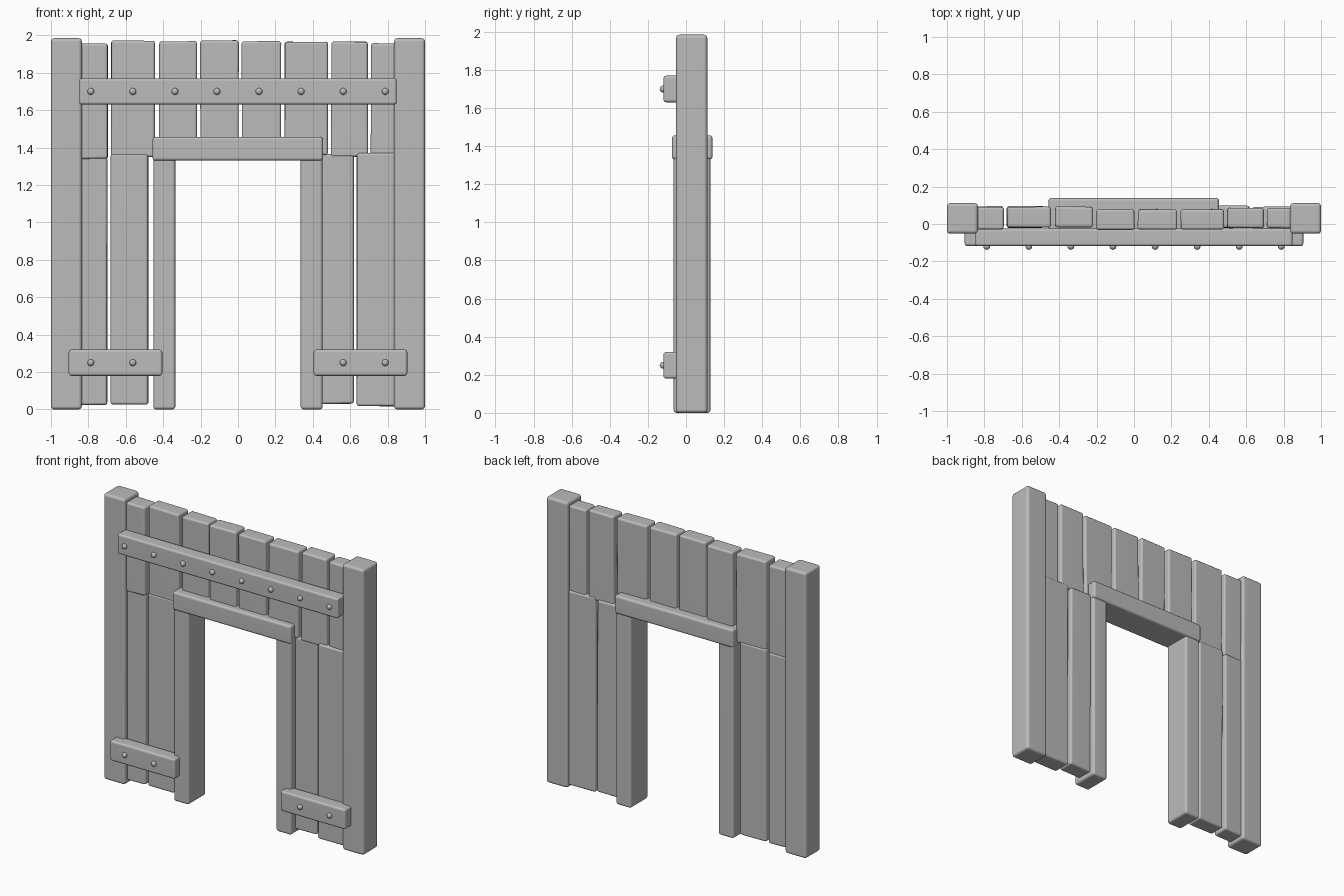
import bpy, bmesh, math, random
from mathutils import Matrix, Vector

if "Cube" in bpy.data.objects:
    bpy.data.objects.remove(bpy.data.objects["Cube"])

random.seed(4)
wood = bpy.data.materials.new("grey_wood")
wood.diffuse_color = (0.5, 0.5, 0.5, 1)
wood.use_nodes = True
wood.node_tree.nodes["Principled BSDF"].inputs["Base Color"].default_value = wood.diffuse_color


def finish(name, bm):
    me = bpy.data.meshes.new(name)
    bm.to_mesh(me)
    bm.free()
    me.materials.append(wood)
    ob = bpy.data.objects.new(name, me)
    bpy.context.collection.objects.link(ob)
    for p in me.polygons:
        p.use_smooth = True
    return ob


def beam(name, x, y, z, bevel=0.014, wobble=0.0):
    """Rounded timber filling the given x, y and z ranges."""
    bm = bmesh.new()
    bmesh.ops.create_cube(bm, size=1)
    for v in bm.verts:
        v.co = Vector([r[0] if c < 0 else r[1] for c, r in zip(v.co, (x, y, z))])
        v.co += Vector([random.uniform(-wobble, wobble) for _ in range(3)])
    bmesh.ops.bevel(bm, geom=bm.edges[:], offset=bevel, segments=3,
                    profile=0.5, affect='EDGES')
    ob = finish(name, bm)
    mod = ob.modifiers.new("soft_normals", 'WEIGHTED_NORMAL')
    mod.keep_sharp = True
    return ob


def nail(name, x, z):
    bm = bmesh.new()
    bmesh.ops.create_uvsphere(bm, u_segments=16, v_segments=10, radius=0.018,
                              matrix=Matrix.Translation((x, -0.12, z)))
    finish(name, bm)


# corner posts and door jambs
for side, s in (("left", -1), ("right", 1)):
    beam(side + "_post", sorted((s * 0.835, s)), (-0.052, 0.112), (0, 1.985), 0.018)
    beam(side + "_door_jamb", sorted((s * 0.335, s * 0.452)), (-0.065, 0.128), (0, 1.36), 0.016)
    beam(side + "_lower_batten", sorted((s * 0.405, s * 0.905)), (-0.118, -0.025), (0.18, 0.32))

# lintel over the opening and long upper rail
beam("lintel", (-0.457, 0.455), (-0.074, 0.139), (1.33, 1.457), 0.016)
beam("upper_rail", (-0.848, 0.848), (-0.118, -0.025), (1.63, 1.77))

# upper planks: x0, x1, y0, y1, z0, z1
upper = [(-0.845, -0.695, -0.03, 0.09, 1.34, 1.957),
         (-0.677, -0.445, -0.018, 0.092, 1.35, 1.972),
         (-0.422, -0.220, -0.018, 0.092, 1.38, 1.968),
         (-0.202, 0.003, -0.03, 0.078, 1.38, 1.973),
         (0.020, 0.230, -0.03, 0.078, 1.38, 1.968),
         (0.250, 0.480, -0.03, 0.078, 1.36, 1.966),
         (0.498, 0.695, -0.022, 0.088, 1.35, 1.966),
         (0.710, 0.845, -0.022, 0.085, 1.35, 1.957)]
for i, p in enumerate(upper):
    beam(f"upper_plank_{i + 1}", p[0:2], p[2:4], p[4:6], 0.014, 0.002)

# lower planks beside the opening
lower = [(-0.845, -0.700, -0.02, 0.095, 0.025, 1.35),
         (-0.680, -0.480, -0.022, 0.095, 0.025, 1.365),
         (0.446, 0.618, -0.02, 0.097, 0.03, 1.365),
         (0.635, 0.845, -0.035, 0.092, 0.018, 1.37)]
for i, p in enumerate(lower):
    beam(f"lower_plank_{i + 1}", p[0:2], p[2:4], p[4:6], 0.014, 0.002)

# round nail heads
for i in range(8):
    x = -0.787 + 0.2249 * i
    nail(f"rail_nail_{i + 1}", x, 1.70)
    if i in (0, 1, 6, 7):
        nail(f"batten_nail_{i + 1}", x, 0.25)
